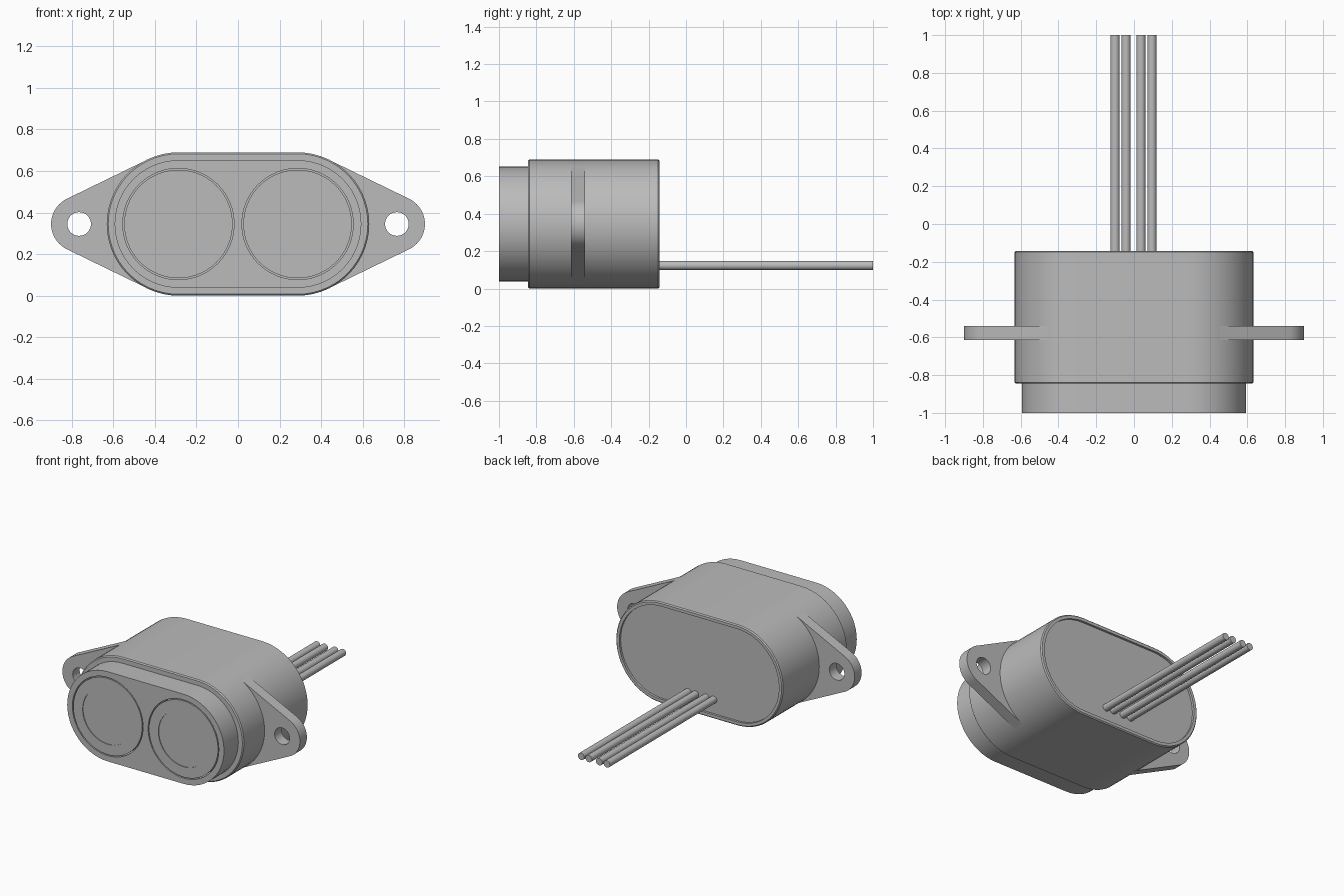
import bpy, bmesh, math
from mathutils import Vector

cube = bpy.data.objects.get("Cube")
if cube:
    bpy.data.objects.remove(cube)

MID_Z = 0.345      # height of the long axis
EYE_X = 0.287      # sideways offset of each round end

grey = bpy.data.materials.new("plain_grey")
grey.use_nodes = True
colour = (0.5, 0.5, 0.5, 1)
grey.diffuse_color = colour
grey.node_tree.nodes["Principled BSDF"].inputs["Base Color"].default_value = colour


def arc(cx, r, start, end, n):
    """Points on an arc in the x-z plane, angles in degrees."""
    angles = [math.radians(start + (end - start) * i / n) for i in range(n + 1)]
    return [(cx + r * math.cos(a), MID_Z + r * math.sin(a)) for a in angles]


def circle(cx, r, n=48):
    return arc(cx, r, 0, 360, n)[:-1]


def stadium(r):
    return arc(EYE_X, r, -90, 90, 28) + arc(-EYE_X, r, 90, 270, 28)


def finish(obj):
    obj.data.materials.clear()
    obj.data.materials.append(grey)
    bpy.ops.object.select_all(action='DESELECT')
    obj.select_set(True)
    bpy.context.view_layer.objects.active = obj
    bpy.ops.object.shade_smooth_by_angle(angle=math.radians(30))


def loft(name, layers):
    """Closed solid through (y, outline) layers, capped at both ends."""
    bm = bmesh.new()
    rings = [[bm.verts.new((x, y, z)) for x, z in pts] for y, pts in layers]
    for a, b in zip(rings, rings[1:]):
        for i in range(len(a)):
            j = (i + 1) % len(a)
            bm.faces.new((a[i], a[j], b[j], b[i]))
    bm.faces.new(rings[0])
    bm.faces.new(rings[-1])
    bmesh.ops.recalc_face_normals(bm, faces=bm.faces)
    mesh = bpy.data.meshes.new(name)
    bm.to_mesh(mesh)
    bm.free()
    obj = bpy.data.objects.new(name, mesh)
    bpy.context.collection.objects.link(obj)
    finish(obj)


def plate(name, loops, y0, y1):
    """Flat plate with holes: first loop is the outline, the rest are holes."""
    curve = bpy.data.curves.new(name, 'CURVE')
    curve.dimensions = '2D'
    curve.fill_mode = 'BOTH'
    curve.extrude = (y1 - y0) / 2
    for pts in loops:
        spline = curve.splines.new('POLY')
        spline.points.add(len(pts) - 1)
        for p, (x, z) in zip(spline.points, pts):
            p.co = (x, z, 0, 1)
        spline.use_cyclic_u = True
    obj = bpy.data.objects.new(name, curve)
    bpy.context.collection.objects.link(obj)
    obj.location.y = (y0 + y1) / 2
    obj.rotation_euler.x = math.pi / 2
    bpy.ops.object.select_all(action='DESELECT')
    obj.select_set(True)
    bpy.context.view_layer.objects.active = obj
    bpy.ops.object.convert(target='MESH')
    obj = bpy.context.view_layer.objects.active
    # weld the caps to the walls
    bm = bmesh.new()
    bm.from_mesh(obj.data)
    bmesh.ops.remove_doubles(bm, verts=bm.verts, dist=0.0001)
    bmesh.ops.recalc_face_normals(bm, faces=bm.faces)
    bm.to_mesh(obj.data)
    bm.free()
    finish(obj)


# main housing with softened edges and a shallow recess in the back
loft("housing", [(y, stadium(r)) for y, r in (
    (-0.845, 0.338), (-0.838, 0.345), (-0.149, 0.345), (-0.142, 0.338),
    (-0.142, 0.318), (-0.157, 0.318))])

# front collar with two round openings
plate("front_collar",
      [stadium(0.307), circle(EYE_X, 0.268, 64), circle(-EYE_X, 0.268, 64)],
      -1.0, -0.84)

for side, sx in (("left", 1), ("right", -1)):
    # round sensor with a slightly sunken centre
    loft(side + "_sensor", [(y, circle(sx * EYE_X, r, 64)) for y, r in (
        (-0.84, 0.261), (-1.0, 0.261), (-1.0, 0.19), (-0.995, 0.19))])
    # mounting ear, its edges tangent to the round end of the housing
    hole_x, tip_r = 0.765, 0.135
    tilt = math.degrees(math.acos((0.345 - tip_r) / (hole_x - EYE_X)))
    outline = (arc(hole_x, tip_r, -tilt, tilt, 20)
               + arc(EYE_X, 0.344, tilt, tilt, 1)[:1]
               + arc(EYE_X, 0.344, -tilt, -tilt, 1)[:1])
    loops = [outline, circle(hole_x, 0.057, 32)]
    plate(side + "_ear", [[(sx * x, z) for x, z in pts] for pts in loops],
          -0.615, -0.54)

# four wires leaving the back
for i, x in enumerate((-0.1, -0.042, 0.037, 0.095)):
    drop = 0.123 - MID_Z
    pts = [(px, z + drop) for px, z in circle(x, 0.024, 20)]
    loft("wire_%d" % (i + 1), [(-0.2, pts), (1.0, pts)])
